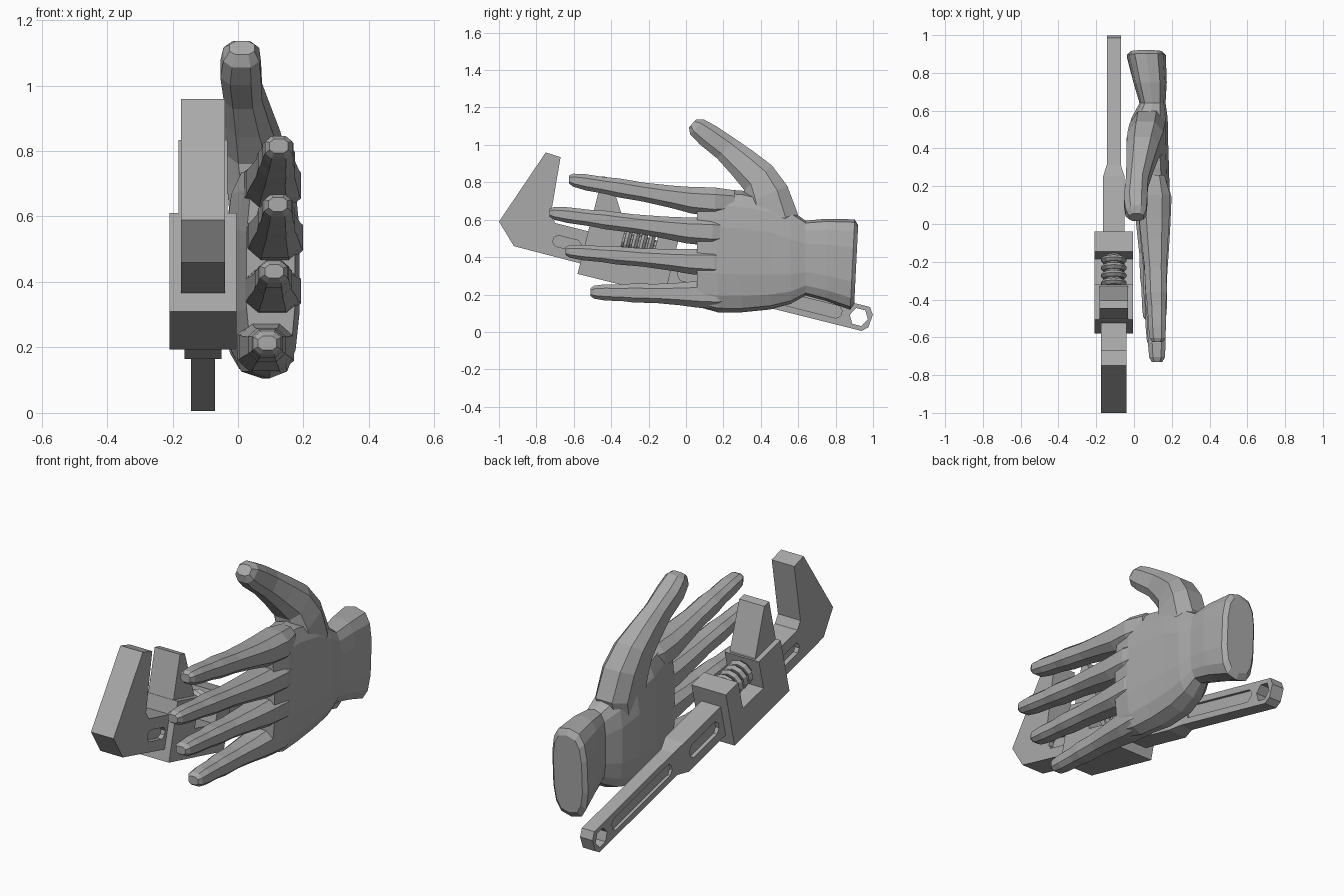
import bpy, bmesh, math
from mathutils import Vector

if "Cube" in bpy.data.objects:
    bpy.data.objects.remove(bpy.data.objects["Cube"])

grey = bpy.data.materials.new("grey")
grey.diffuse_color = (0.4, 0.4, 0.4, 1)
grey.use_nodes = True
grey.node_tree.nodes["Principled BSDF"].inputs["Base Color"].default_value = grey.diffuse_color

TILT = math.radians(14)
CU, SU = math.cos(TILT), math.sin(TILT)
MID = -0.107          # wrench centre plane in x


def finish(name, bm):
    bmesh.ops.recalc_face_normals(bm, faces=bm.faces)
    me = bpy.data.meshes.new(name)
    bm.to_mesh(me)
    bm.free()
    me.materials.append(grey)
    ob = bpy.data.objects.new(name, me)
    bpy.context.collection.objects.link(ob)
    return ob


def place(x, u, v):
    """u runs down the tilted wrench, v across it."""
    return Vector((x, -0.58 + u * CU + v * SU, 0.31 - u * SU + v * CU))


def prism(name, pts, half, mid=MID):
    """Profile in (u, v[, own half thickness]) extruded in x."""
    bm = bmesh.new()
    sides = []
    for s in (-1, 1):
        sides.append([bm.verts.new(place(mid + s * (p[2] if len(p) > 2 else half), p[0], p[1])) for p in pts])
    bm.faces.new(sides[0])
    bm.faces.new(sides[1][::-1])
    n = len(pts)
    for i in range(n):
        j = (i + 1) % n
        bm.faces.new((sides[0][i], sides[0][j], sides[1][j], sides[1][i]))
    return finish(name, bm)


def cut(ob, cutter):
    m = ob.modifiers.new("cut", 'BOOLEAN')
    m.operation = 'DIFFERENCE'
    m.solver = 'EXACT'
    m.object = cutter
    bpy.context.view_layer.objects.active = ob
    bpy.ops.object.modifier_apply(modifier=m.name)
    bpy.data.objects.remove(cutter)


def slot(u0, u1, v0, v1):
    c = (v1 - v0) * 0.3
    return [(u0 + c, v0), (u1 - c, v0), (u1, v0 + c), (u1, v1 - c),
            (u1 - c, v1), (u0 + c, v1), (u0, v1 - c), (u0, v0 + c)]


def loft(name, stations, sides=8, power=0.75, lean=0.0):
    """Rings (x, y, z, half x, half height[, lean]) joined in order; lean tips a ring about x."""
    bm = bmesh.new()
    rings = []
    for st in stations:
        x, y, z, hx, hz = st[:5]
        a = st[5] if len(st) > 5 else lean
        ring = []
        for i in range(sides):
            t = 2 * math.pi * (i + 0.5) / sides
            c, s = math.cos(t), math.sin(t)
            px = hx * math.copysign(abs(c) ** power, c)
            pz = hz * math.copysign(abs(s) ** power, s)
            ring.append(bm.verts.new((x + px, y + pz * math.sin(a), z + pz * math.cos(a))))
        rings.append(ring)
    for a, b in zip(rings, rings[1:]):
        for i in range(sides):
            j = (i + 1) % sides
            bm.faces.new((a[i], a[j], b[j], b[i]))
    bm.faces.new(rings[0])
    bm.faces.new(rings[-1])
    return finish(name, bm)


# --- Wrench ---
# housing with open notch for the worm
prism("wrench_housing", [(0, 0), (.48, 0), (.48, .31), (.37, .31), (.37, .15),
                         (.19, .15), (.19, .31), (0, .31)], .102)

# fixed jaw and its shaft
jaw = prism("fixed_jaw", [(-.475, .17), (-.366, .062), (.02, .058), (.02, .235), (-.18, .235),
                          (-.215, .27), (-.239, .584), (-.322, .589)], .067)
for side in (-1, 1):
    cut(jaw, prism("cutter", slot(-.17, -.02, .115, .175), .025, MID + side * .067))

# sliding jaw
prism("sliding_jaw", [(0.003, .29), (.185, .29), (.18, .32), (.045, .54), (0.003, .54)], .075)

# worm screw: axle with ridged discs
def disc(name, u0, u1, r):
    bm = bmesh.new()
    ends = []
    for u, k in ((u0, .8), ((u0 + u1) / 2, 1), (u1, .8)):
        ends.append([bm.verts.new(place(MID + r * k * math.cos(t), u, .235 + r * k * math.sin(t)))
                     for t in (math.pi * (i + .5) / 5 for i in range(10))])
    for a, b in zip(ends, ends[1:]):
        for i in range(10):
            j = (i + 1) % 10
            bm.faces.new((a[i], a[j], b[j], b[i]))
    bm.faces.new(ends[0])
    bm.faces.new(ends[-1])
    finish(name, bm)

disc("worm_axle", .18, .38, .05)
for i in range(4):
    disc(f"worm_ridge_{i + 1}", .2 + i * .042, .232 + i * .042, .072)

# handle: thick collar, taper, slim bar with grooves and hanging hole
collar = prism("handle_collar", [(.47, .05), (.8, .05), (.8, .225), (.47, .225)], .057)
prism("handle_taper", [(.8, .05, .057), (.87, .072, .037), (.87, .205, .037), (.8, .225, .057)], .05)
bar = prism("handle_bar", [(.86, .072), (1.548, .072), (1.578, .1), (1.585, .17),
                           (1.56, .207), (.86, .205)], .037)
for side in (-1, 1):
    cut(collar, prism("cutter", slot(.52, .77, .1, .175), .02, MID + side * .057))
    cut(bar, prism("cutter", slot(.9, 1.42, .105, .172), .015, MID + side * .037))
cut(bar, prism("cutter", [(1.515 + .05 * math.cos(k * math.pi / 3), .14 + .05 * math.sin(k * math.pi / 3))
                          for k in range(6)], .1))

# --- Hand ---
# palm and wrist
loft("palm", [
    (.065, .91, .36, .085, .21, .05),
    (.065, .89, .36, .105, .242, .05),
    (.085, .75, .385, .09, .22),
    (.098, .64, .395, .07, .20),
    (.082, .56, .40, .098, .25),
    (.070, .45, .42, .112, .30),
    (.075, .30, .43, .112, .325),
    (.095, .17, .435, .095, .33),
    (.100, .06, .435, .075, .30),
], sides=14, power=.65)

# fingers: tip y, tip z, base z, tip x, base half height, base x
FINGERS = {
    "index_finger": (-.625, .815, .695, .125, .082, .105),
    "middle_finger": (-.73, .637, .535, .122, .08, .112),
    "ring_finger": (-.645, .432, .372, .11, .078, .105),
    "little_finger": (-.51, .213, .20, .09, .082, .085),
}
# fraction along, half x, height factor of base
SHAPE = [(0, .03, .28), (.025, .044, .45), (.10, .050, .56), (.22, .052, .58), (.30, .060, .66),
         (.45, .062, .66), (.62, .076, .78), (.74, .085, .92), (.88, .092, 1.0), (1, .06, .8)]
for name, (ty, tz, bz, tx, hb, bx) in FINGERS.items():
    base = .26
    rows = []
    for f, hx, k in SHAPE:
        g = min(f / .8, 1)
        rows.append((tx + (bx - tx) * g, ty + (base - ty) * f, tz + (bz - tz) * g, hx, hb * k))
    loft(name, rows)

# thumb: reaches up and forward from the palm
loft("thumb", [
    (.012, .035, 1.115, .040, .030, .75),
    (.010, .060, 1.095, .058, .058, .75),
    (.008, .120, 1.050, .066, .070, .75),
    (.015, .215, .980, .062, .076, .75),
    (.030, .300, .905, .074, .090, .75),
    (.045, .385, .825, .090, .105, .85),
    (.060, .430, .730, .100, .130, 1.15),
    (.070, .460, .600, .100, .150, 1.35),
    (.060, .440, .450, .080, .110, 1.45),
], sides=8)
